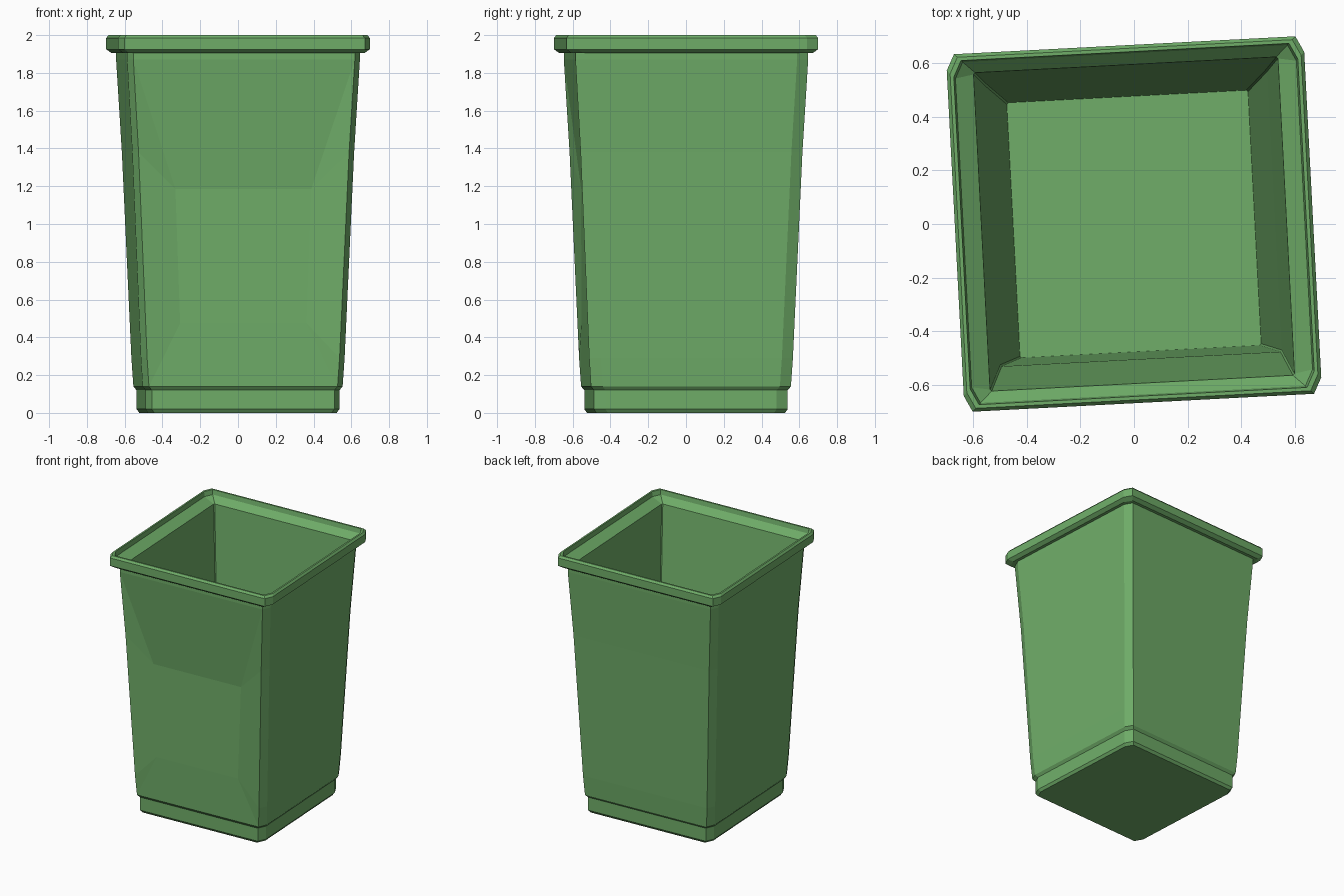
import bpy, math

if "Cube" in bpy.data.objects:
    bpy.data.objects.remove(bpy.data.objects["Cube"])

TURN = math.radians(3)   # the whole bin stands slightly turned

green = bpy.data.materials.new("green_plastic")
green.diffuse_color = (0.16, 0.42, 0.14, 1)
green.use_nodes = True
green.node_tree.nodes["Principled BSDF"].inputs["Base Color"].default_value = green.diffuse_color


def ring(z, u, v=None, front=None, cu=0.03, cv=0.06):
    """Square outline with clipped corners, counter-clockwise from front left."""
    v = u if v is None else v
    f = v if front is None else front
    return [(-u + cu, -f, z), (u - cu, -f, z), (u, -f + cv, z), (u, v - cv, z),
            (u - cu, v, z), (-u + cu, v, z), (-u, v - cv, z), (-u, -f + cv, z)]


def loft(name, rings, cap_start=False, cap_end=False, open_front=(), extra_verts=(), extra_faces=()):
    verts = [p for r in rings for p in r] + list(extra_verts)
    faces = []
    for k in range(len(rings) - 1):
        for i in range(8):
            if i == 0 and k in open_front:
                continue
            j = (i + 1) % 8
            faces.append((k * 8 + i, k * 8 + j, k * 8 + 8 + j, k * 8 + 8 + i))
    if cap_start:
        faces.append(tuple(range(7, -1, -1)))
    if cap_end:
        n = 8 * (len(rings) - 1)
        faces.append(tuple(range(n, n + 8)))
    faces += list(extra_faces)
    me = bpy.data.meshes.new(name)
    me.from_pydata(verts, [], faces)
    me.materials.append(green)
    ob = bpy.data.objects.new(name, me)
    ob.rotation_euler.z = TURN
    bpy.context.collection.objects.link(ob)
    return ob


# Foot: inset plinth with a small bevel, stepping out to the body
loft("foot", [ring(0, 0.50), ring(0.02, 0.514), ring(0.12, 0.514), ring(0.14, 0.53)], cap_start=True)

# Body: tapered shell, its front panel pushed in between four inner points
body = [ring(0.14, 0.53), ring(0.29, 0.54), ring(1.38, 0.588), ring(1.87, 0.617), ring(1.91, 0.617)]
panel = [(-0.335, -0.537, 0.475), (0.335, -0.537, 0.475), (0.36, -0.537, 1.185), (-0.36, -0.537, 1.185)]
L, R = [0, 8, 16, 24], [1, 9, 17, 25]
p0, p1, p2, p3 = 40, 41, 42, 43
front = [(p0, p1, p2, p3), (L[0], R[0], p1, p0), (p3, p2, R[3], L[3]),
         (L[0], p0, L[1]), (L[1], p0, p3, L[2]), (L[2], p3, L[3]),
         (R[0], R[1], p1), (R[1], R[2], p2, p1), (R[2], R[3], p2)]
loft("body", body, open_front=(0, 1, 2), extra_verts=panel, extra_faces=front)

# Rim: bevelled band, thin top edge, inner lip and sloping ledge
loft("rim", [ring(1.905, 0.612), ring(1.905, 0.64), ring(1.925, 0.667), ring(1.985, 0.667),
             ring(2.0, 0.655), ring(2.0, 0.642), ring(1.965, 0.636),
             ring(1.92, 0.568, 0.594, cu=0.006, cv=0.006)])

# Liner: inner walls and floor, front wall kinked behind the pushed-in panel
loft("liner", [ring(1.92, 0.568, 0.594, cu=0.006, cv=0.006),
               ring(1.19, 0.526, 0.548, front=0.504, cu=0.006, cv=0.006),
               ring(0.10, 0.450, 0.476, cu=0.006, cv=0.006)], cap_end=True)
